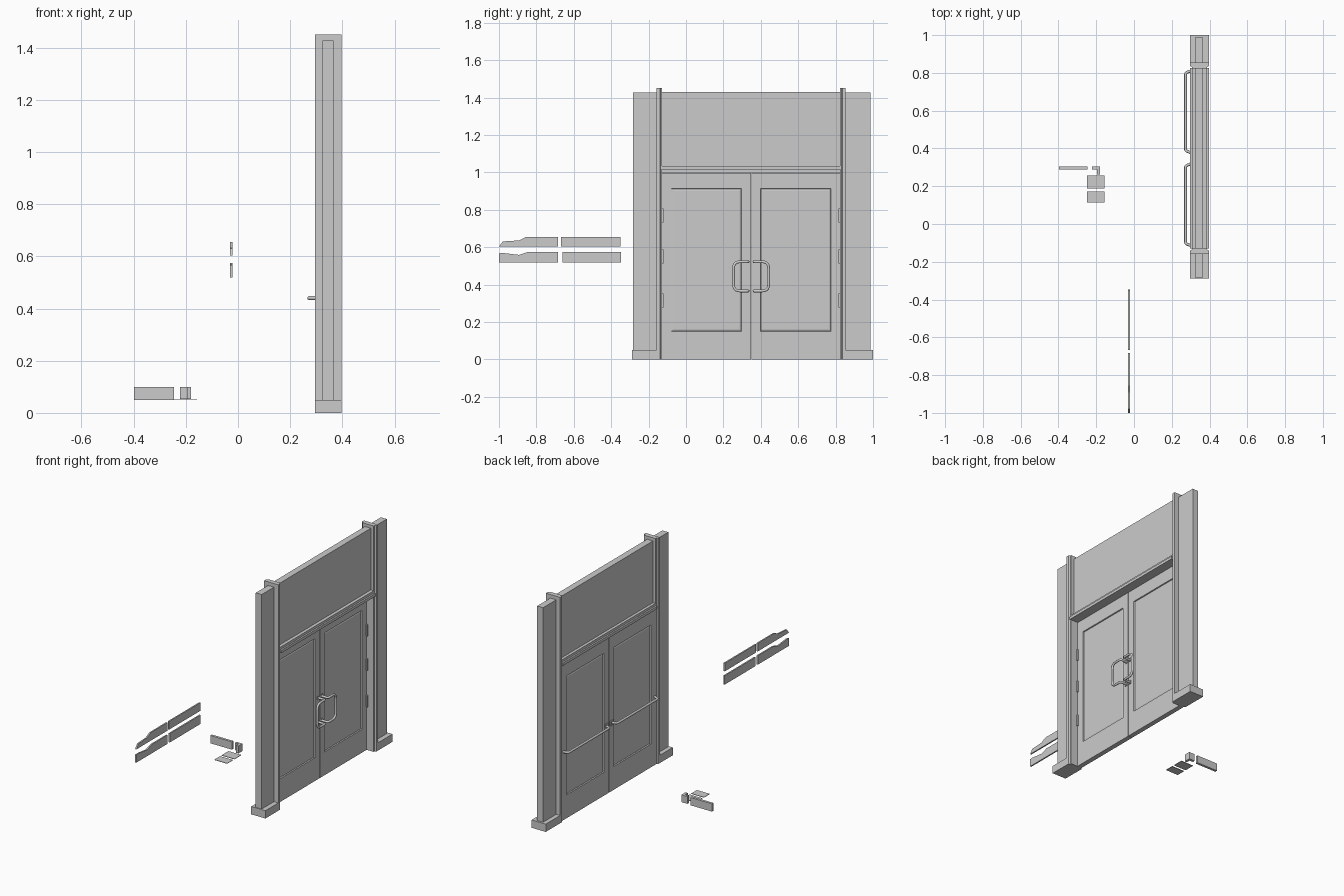
import bpy, bmesh, math
from mathutils import Vector

if "Cube" in bpy.data.objects:
    bpy.data.objects.remove(bpy.data.objects["Cube"])

X0, X1 = 0.296, 0.397      # depth range of the frame
MID = 0.348                # line where the two doors meet


def add_mesh(name, bm):
    bmesh.ops.recalc_face_normals(bm, faces=bm.faces)
    me = bpy.data.meshes.new(name)
    bm.to_mesh(me)
    bm.free()
    ob = bpy.data.objects.new(name, me)
    bpy.context.collection.objects.link(ob)
    return ob


def box_bm(x, y, z):
    bm = bmesh.new()
    bmesh.ops.create_cube(bm, size=1)
    for v in bm.verts:
        v.co = [r[0] + (c + 0.5) * (r[1] - r[0]) for c, r in zip(v.co, (x, y, z))]
    return bm


def box(name, x, y, z):
    return add_mesh(name, box_bm(x, y, z))


def prism(name, pts, offset):
    """Extrude a flat outline along a vector."""
    bm = bmesh.new()
    f = bm.faces.new([bm.verts.new(p) for p in pts])
    new = bmesh.ops.extrude_face_region(bm, geom=[f])["geom"]
    bmesh.ops.translate(bm, vec=offset, verts=[g for g in new if isinstance(g, bmesh.types.BMVert)])
    # the extrude leaves the starting face in place as the other cap
    return add_mesh(name, bm)


def rounded(points, radii, steps=5):
    """Round the inner corners of a path."""
    pts = [Vector(p) for p in points]
    out = [pts[0]]
    for a, b, c, r in zip(pts, pts[1:], pts[2:], radii):
        p, q = b + (a - b).normalized() * r, b + (c - b).normalized() * r
        for i in range(steps + 1):
            t = i / steps
            out.append(p * (1 - t) ** 2 + b * (2 * t * (1 - t)) + q * t ** 2)
    return out + [pts[-1]]


def tube(name, path, radius):
    cu = bpy.data.curves.new(name, 'CURVE')
    cu.dimensions = '3D'
    cu.bevel_depth, cu.bevel_resolution, cu.use_fill_caps = radius, 3, True
    sp = cu.splines.new('POLY')
    sp.points.add(len(path) - 1)
    for p, co in zip(sp.points, path):
        p.co = (*co, 1)
    ob = bpy.data.objects.new(name, cu)
    bpy.context.collection.objects.link(ob)
    bpy.ops.object.select_all(action='DESELECT')
    ob.select_set(True)
    bpy.context.view_layer.objects.active = ob
    bpy.ops.object.convert(target='MESH')
    bpy.ops.object.shade_smooth_by_angle(angle=math.radians(40))


def door_leaf(name, y):
    """Door slab with a recessed panel on both faces."""
    bm = box_bm((0.305, 0.337), y, (0.0, 0.998))
    bm.normal_update()
    for f in [f for f in bm.faces if abs(f.normal.x) > 0.9]:
        bmesh.ops.inset_region(bm, faces=[f], thickness=0.07)
        for v in f.verts:
            v.co.z += 0.10 if v.co.z < 0.5 else -0.035
        bmesh.ops.inset_region(bm, faces=[f], thickness=0.003, depth=-0.007)
        bmesh.ops.inset_region(bm, faces=[f], thickness=0.012, depth=0.003)
    add_mesh(name, bm)


# side walls with base blocks
box("wall_left", (0.324, 0.366), (-0.283, -0.155), (0.0, 1.427))
box("wall_right", (0.324, 0.366), (0.85, 0.987), (0.0, 1.427))
box("base_left", (X0, X1), (-0.289, -0.155), (0.0, 0.05))
box("base_right", (X0, X1), (0.85, 1.0), (0.0, 0.05))

# transom wall and stepped header
box("transom", (0.324, 0.366), (-0.13, 0.826), (1.02, 1.43))
box("header_upper", (X0 + 0.01, X1 - 0.01), (-0.13, 0.826), (1.018, 1.034))
box("header_lower", (X0, X1), (-0.13, 0.826), (1.0, 1.018))

for side, s in (("left", -1), ("right", 1)):
    # stepped door jamb, doors and hinges
    prism("jamb_" + side,
          [(x, MID + s * d, 0) for x, d in (
              (X0, 0.506), (X0, 0.488), (X0 + 0.01, 0.484), (X0 + 0.01, 0.476),
              (X1 - 0.01, 0.476), (X1 - 0.01, 0.484), (X1, 0.488), (X1, 0.506))],
          (0, 0, 1.45))
    door_leaf("door_" + side, sorted((MID + s * 0.001, MID + s * 0.476)))
    for z in (0.278, 0.513, 0.733):
        box("hinge_" + side, (0.334, 0.346), sorted((MID + s * 0.468, MID + s * 0.477)), (z, z + 0.075))

    # pull handle on the outside
    y_in, y_out = MID + s * 0.016, MID + s * 0.094
    tube("pull_handle_" + side, rounded(
        [(0.335, y_in, 0.366), (0.385, y_in, 0.366), (0.385, y_out, 0.366),
         (0.385, y_out, 0.522), (0.385, y_in, 0.522), (0.335, y_in, 0.522)],
        (0.012, 0.035, 0.035, 0.012)), 0.0075)
    for z in (0.366, 0.522):
        box("handle_plate_" + side, (0.336, 0.341), (y_in - 0.011, y_in + 0.011), (z - 0.011, z + 0.011))

    # push bar on the inside
    tube("push_bar_" + side, rounded(
        [(0.31, MID + s * 0.026, 0.44), (0.273, MID + s * 0.04, 0.44),
         (0.273, MID + s * 0.452, 0.44), (0.31, MID + s * 0.466, 0.44)],
        (0.01, 0.01)), 0.0075)
    box("push_bar_latch_" + side, (0.298, 0.306), sorted((MID + s * 0.012, MID + s * 0.042)), (0.425, 0.455))

# loose trim boards, two with shaped ends
BX, T = -0.031, (0.009, 0, 0)
prism("trim_board_upper_shaped", [(BX, y, z) for y, z in (
    (-1.0, 0.603), (-0.979, 0.631), (-0.893, 0.636), (-0.856, 0.655), (-0.684, 0.655), (-0.684, 0.603))], T)
prism("trim_board_lower_shaped", [(BX, y, z) for y, z in (
    (-1.0, 0.518), (-1.0, 0.567), (-0.98, 0.569), (-0.893, 0.559), (-0.845, 0.575),
    (-0.684, 0.575), (-0.684, 0.518))], T)
box("trim_board_upper", (BX, BX + 0.009), (-0.668, -0.35), (0.603, 0.655))
box("trim_board_lower", (BX, BX + 0.009), (-0.66, -0.348), (0.518, 0.575))

# skirting sample, corner sample and two floor tiles
box("skirting_piece", (-0.398, -0.245), (0.288, 0.304), (0.05, 0.10))
prism("skirting_corner", [(x, y, 0.053) for x, y in (
    (-0.222, 0.304), (-0.18, 0.304), (-0.18, 0.262), (-0.196, 0.262), (-0.196, 0.288), (-0.222, 0.288))],
    (0, 0, 0.047))
box("floor_tile_large", (-0.248, -0.157), (0.188, 0.257), (0.049, 0.052))
box("floor_tile_small", (-0.248, -0.157), (0.114, 0.172), (0.049, 0.052))
